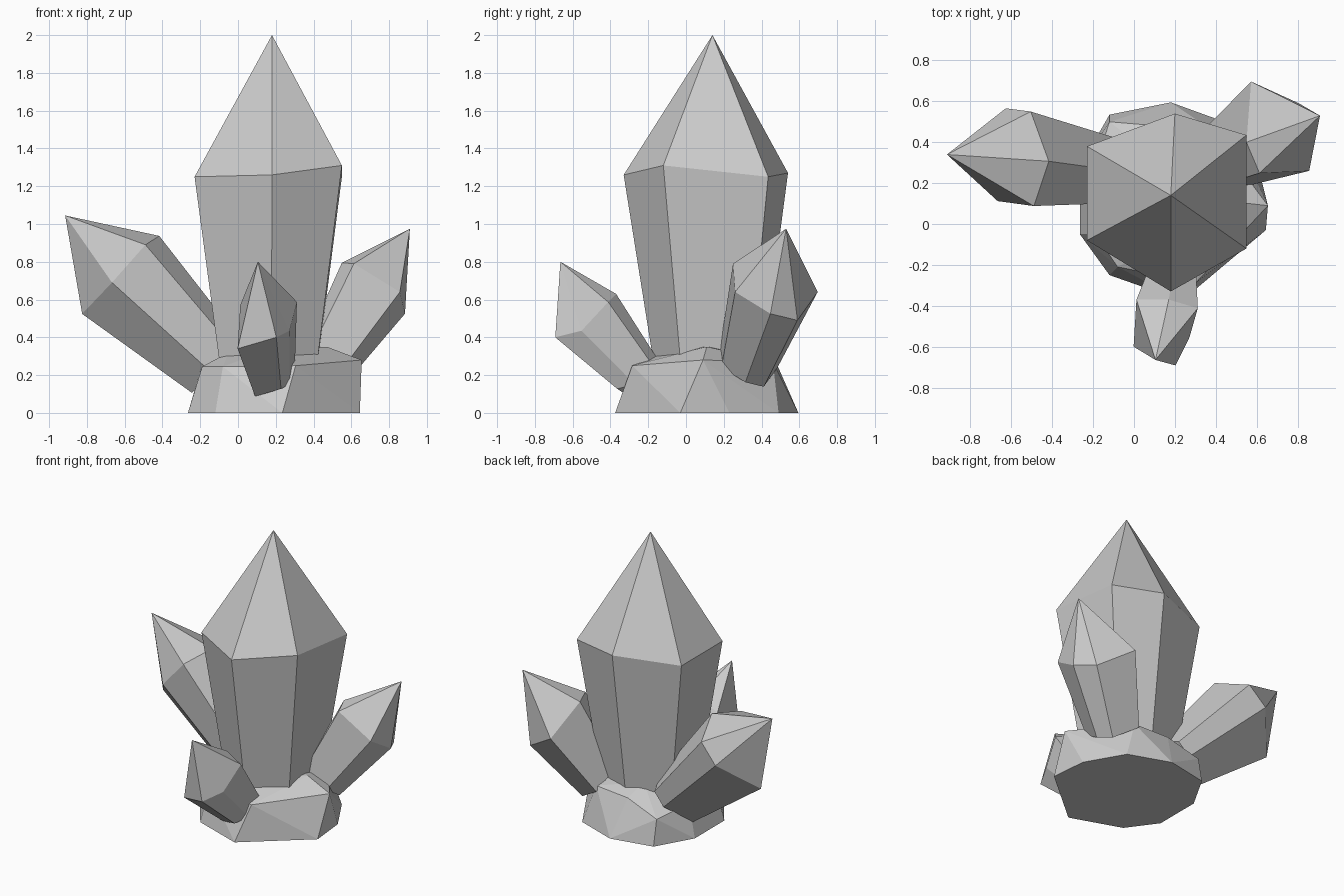
import bpy, bmesh
from mathutils import Vector


def finish(name, bm):
    bmesh.ops.recalc_face_normals(bm, faces=bm.faces)
    mesh = bpy.data.meshes.new(name)
    bm.to_mesh(mesh)
    bm.free()
    obj = bpy.data.objects.new(name, mesh)
    bpy.context.collection.objects.link(obj)


def crystal(name, tip, shoulder, foot_centre, taper=0.67):
    """Six-sided shard: pointed cap, shoulder ring, shaft narrowing to its foot."""
    ring = [Vector(p) for p in shoulder]
    centre = sum(ring, Vector()) / len(ring)
    foot = [Vector(foot_centre) + (p - centre) * taper for p in ring]
    bm = bmesh.new()
    top = bm.verts.new(tip)
    upper = [bm.verts.new(p) for p in ring]
    lower = [bm.verts.new(p) for p in foot]
    for i in range(len(ring)):
        j = (i + 1) % len(ring)
        bm.faces.new((top, upper[i], upper[j]))
        bm.faces.new((upper[i], lower[i], lower[j], upper[j]))
    bm.faces.new(lower)
    finish(name, bm)


# Main upright crystal
crystal("main_crystal", (0.18, 0.14, 2.0),
        [(0.55, 0.435, 1.25), (0.20, 0.54, 1.27), (-0.23, 0.38, 1.25),
         (-0.23, -0.08, 1.25), (0.18, -0.33, 1.26), (0.55, -0.12, 1.31)],
        (0.17, 0.14, 0.22), 0.65)

# Leaning crystals around it
crystal("left_crystal", (-0.915, 0.34, 1.045),
        [(-0.417, 0.307, 0.937), (-0.49, 0.088, 0.89), (-0.667, 0.112, 0.69),
         (-0.825, 0.34, 0.524), (-0.627, 0.566, 0.72), (-0.505, 0.55, 0.85)],
        (-0.09, 0.26, 0.265), 0.65)
crystal("right_crystal", (0.91, 0.53, 0.975),
        [(0.614, 0.249, 0.79), (0.857, 0.26, 0.64), (0.884, 0.447, 0.525),
         (0.807, 0.59, 0.49), (0.573, 0.697, 0.64), (0.55, 0.40, 0.795)],
        (0.46, 0.31, 0.245), 0.68)
crystal("front_crystal", (0.105, -0.665, 0.80),
        [(0.312, -0.412, 0.587), (0.272, -0.553, 0.435), (0.203, -0.692, 0.40),
         (-0.002, -0.60, 0.34), (0.012, -0.37, 0.57), (0.17, -0.37, 0.63)],
        (0.2, -0.235, 0.19))

# Faceted rock base: floor outline, rim and crown wrapped in a hull
floor = [(-0.265, -0.05), (-0.12, -0.25), (0.235, -0.375), (0.645, -0.03),
         (0.62, 0.23), (0.47, 0.49), (0.18, 0.595), (-0.12, 0.535), (-0.265, 0.28)]
rim = [(-0.19, -0.05, 0.245), (-0.08, -0.21, 0.245), (0.305, -0.285, 0.25),
       (0.655, 0.09, 0.28), (0.38, 0.46, 0.27), (0.12, 0.48, 0.26),
       (-0.12, 0.50, 0.18), (-0.2, 0.25, 0.22)]
crown = [(-0.05, 0.02, 0.32), (0.15, -0.08, 0.33), (0.47, 0.11, 0.35), (0.1, 0.33, 0.32)]
bm = bmesh.new()
for p in [(x, y, 0) for x, y in floor] + rim + crown:
    bm.verts.new(p)
bmesh.ops.convex_hull(bm, input=bm.verts)
finish("rock_base", bm)
